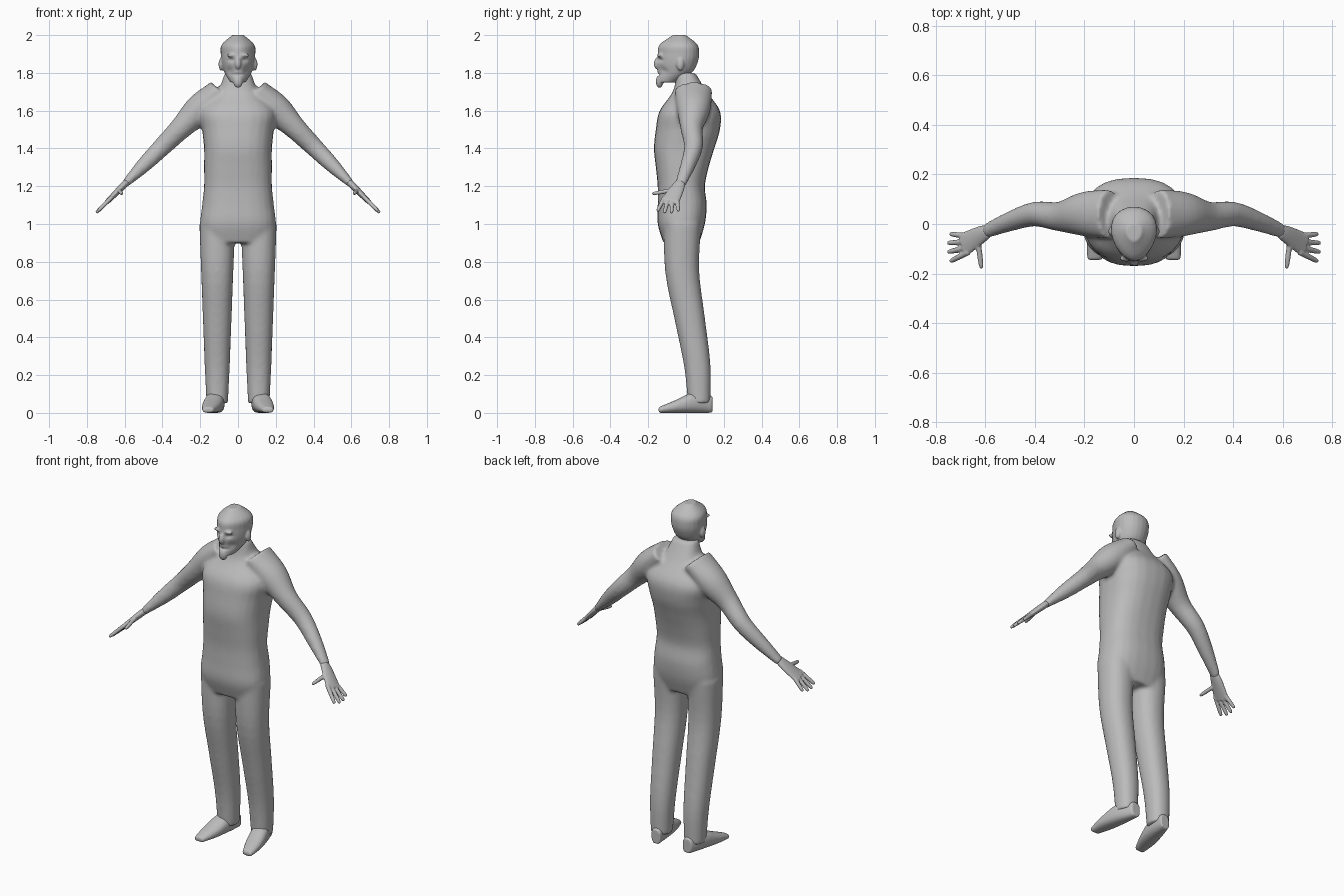
import bpy
import bmesh
from math import cos, sin, pi, exp, copysign
from mathutils import Matrix, Vector

cube = bpy.data.objects.get("Cube")
if cube:
    bpy.data.objects.remove(cube)

X, Y, Z = Matrix.Identity(3)

grey = bpy.data.materials.new("plain_grey")
grey.use_nodes = True
grey.diffuse_color = (.5, .5, .5, 1)
shader = grey.node_tree.nodes["Principled BSDF"]
shader.inputs["Base Color"].default_value = grey.diffuse_color


def refine(rows, steps=4):
    """Run a smooth curve through a few rows of values."""
    rows = [Vector(row) for row in rows]
    padded = [2 * rows[0] - rows[1], *rows, 2 * rows[-1] - rows[-2]]
    for before, start, end, after in zip(padded, padded[1:], padded[2:], padded[3:]):
        leave, arrive = (end - before) / 2, (after - start) / 2
        for step in range(steps):
            t = step / steps
            ease = t * t * (3 - 2 * t)
            yield (start.lerp(end, ease) + leave * (t * (1 - t) * (1 - t))
                   - arrive * (t * t * (1 - t)))
    yield rows[-1]


def loft(bm, rows, ref, axis=None, side=1, power=1, taper=0, count=24):
    """Skin oval rings; each row is x, y, z, half size along ref, half size across."""
    rows = list(refine(rows))
    points = [Vector(row[:3]) for row in rows]
    rings = []
    for i, row in enumerate(rows):
        tangent = axis or points[min(i + 1, len(rows) - 1)] - points[max(i - 1, 0)]
        tangent = tangent.normalized()
        u = (ref - tangent * ref.dot(tangent)).normalized()
        v = tangent.cross(u)
        ring = []
        for k in range(count):
            angle = 2 * pi * k / count
            c, s = (copysign(abs(w) ** power, w) for w in (cos(angle), sin(angle)))
            corner = points[i] + u * row[3] * c * (1 + taper * s) + v * row[4] * s
            corner.x *= side
            ring.append(bm.verts.new(corner))
        rings.append(ring)
    faces = [bm.faces.new(rings[0]), bm.faces.new(rings[-1])]
    for low, high in zip(rings, rings[1:]):
        for k in range(count):
            faces.append(bm.faces.new((low[k - 1], high[k - 1], high[k], low[k])))
    bmesh.ops.recalc_face_normals(bm, faces=faces)


def stack(bm, bottom, spacing, sections, **shape):
    """Loft upward through evenly spaced sections: half width, front, back."""
    rows = [(0, (front + back) / 2, bottom + spacing * i, width, (back - front) / 2)
            for i, (width, front, back) in enumerate(sections)]
    loft(bm, rows, X, axis=Z, **shape)


def ball(bm, centre, size):
    bmesh.ops.create_uvsphere(bm, u_segments=16, v_segments=12, radius=1,
                              matrix=Matrix.LocRotScale(Vector(centre), None, Vector(size)))


def on_arm(x, y):
    """Arm and hand slope down at an even angle from the shoulder."""
    return Vector((x, y, 1.81 - x))


def finish(name, bm, voxel, rounds):
    """Fuse the overlapping shapes into one smooth skin."""
    mesh = bpy.data.meshes.new(name)
    bm.to_mesh(mesh)
    bm.free()
    obj = bpy.data.objects.new(name, mesh)
    bpy.context.scene.collection.objects.link(obj)
    mesh.materials.append(grey)
    fuse = obj.modifiers.new("fuse", 'REMESH')
    fuse.mode, fuse.voxel_size = 'VOXEL', voxel
    relax = obj.modifiers.new("relax", 'SMOOTH')
    relax.factor, relax.iterations = .5, rounds
    bpy.context.view_layer.objects.active = obj
    for modifier in (fuse.name, relax.name):
        bpy.ops.object.modifier_apply(modifier=modifier)
    for polygon in obj.data.polygons:
        polygon.use_smooth = True
    return obj


# Torso and neck, from the hips up
body = bmesh.new()
stack(body, .9, .1, [
    (.18, -.12, .07), (.2, -.15, .1), (.19, -.15, .11), (.18, -.15, .1),
    (.18, -.16, .12), (.18, -.17, .15), (.19, -.16, .18), (.2, -.14, .18),
    (.11, -.07, .11), (.07, -.05, .05)], power=.8)

# Legs (height, middle, size) and arms (middle, depth, thickness)
leg = [(1, -.02, .1), (.75, -.02, .09), (.5, .02, .08), (.25, .06, .07), (.05, .07, .06)]
arm = [(.04, .1, .06), (.04, .09, .08), (.03, .06, .06), (.04, .05, .05),
       (.01, .04, .04), (-.03, .03, .02)]
for side in (1, -1):
    loft(body, [(.11, y, z, size * .95, size) for z, y, size in leg], X,
         side=side, power=.9)
    loft(body, [(*on_arm(.1 + .1 * i, y), depth, thick)
                for i, (y, depth, thick) in enumerate(arm)], Y, side=side)
finish("body", body, .011, 6)

# Head: skull, nose, bearded chin, brows and ears
head = bmesh.new()
stack(head, 1.75, .05, [
    (.04, -.16, -.05), (.07, -.15, .03), (.085, -.155, .06),
    (.09, -.15, .07), (.085, -.14, .06), (.03, -.07, 0)], taper=.2)
ball(head, (0, -.155, 1.85), (.017, .015, .03))
ball(head, (0, -.14, 1.755), (.026, .02, .035))
for side in (1, -1):
    ball(head, (side * .03, -.138, 1.893), (.03, .014, .01))
    ball(head, (side * .09, -.03, 1.845), (.013, .02, .033))
head_object = finish("head", head, .006, 3)

# Eye sockets, mouth and cheeks pressed in: x, z, width, height
hollows = [(.034, 1.868, .018, .01), (0, 1.79, .03, .006), (.045, 1.81, .016, .02)]
for vertex in head_object.data.vertices:
    x, y, z = vertex.co
    if y < -.07:
        vertex.co.y += .01 * sum(
            exp(-((abs(x) - across) / wide) ** 2 - ((z - up) / tall) ** 2)
            for across, up, wide, tall in hollows)

# Feet (half width, half height from heel to toe) turn outward; palms widen to the knuckles
foot = [(.03, .045), (.05, .055), (.05, .035), (.03, .015)]
palm = [(.59, -.03, .027, .018), (.62, -.045, .037, .018), (.69, -.085, .05, .013)]


def finger(bm, root, tip, ref, side):
    rows = [(*root.lerp(tip, along), size, size)
            for along, size in ((-.2, .012), (.6, .011), (.9, .009), (1, .005))]
    loft(bm, rows, ref, side=side, count=12)


for side, label in ((1, "left"), (-1, "right")):
    shoe = bmesh.new()
    rows = []
    for i, (width, height) in enumerate(foot):
        y = .14 - .095 * i
        rows.append((.13 - .2 * y, y, height, width, height))
    loft(shoe, rows, X, axis=-Y, side=side, power=.85)
    finish(label + "_foot", shoe, .007, 3)

    # Four fingers fan out, the thumb points forward
    hand = bmesh.new()
    loft(hand, [(*on_arm(x, y), wide, thick) for x, y, wide, thick in palm], Y, side=side)
    for i in range(4):
        finger(hand, on_arm(.68, -.048 - .024 * i),
               on_arm(.757 - .01 * abs(i - 1.5), -.04 - .037 * i), Y, side)
    finger(hand, on_arm(.63, -.065), Vector((.615, -.18, 1.16)), Z, side)
    finish(label + "_hand", hand, .0045, 2)
